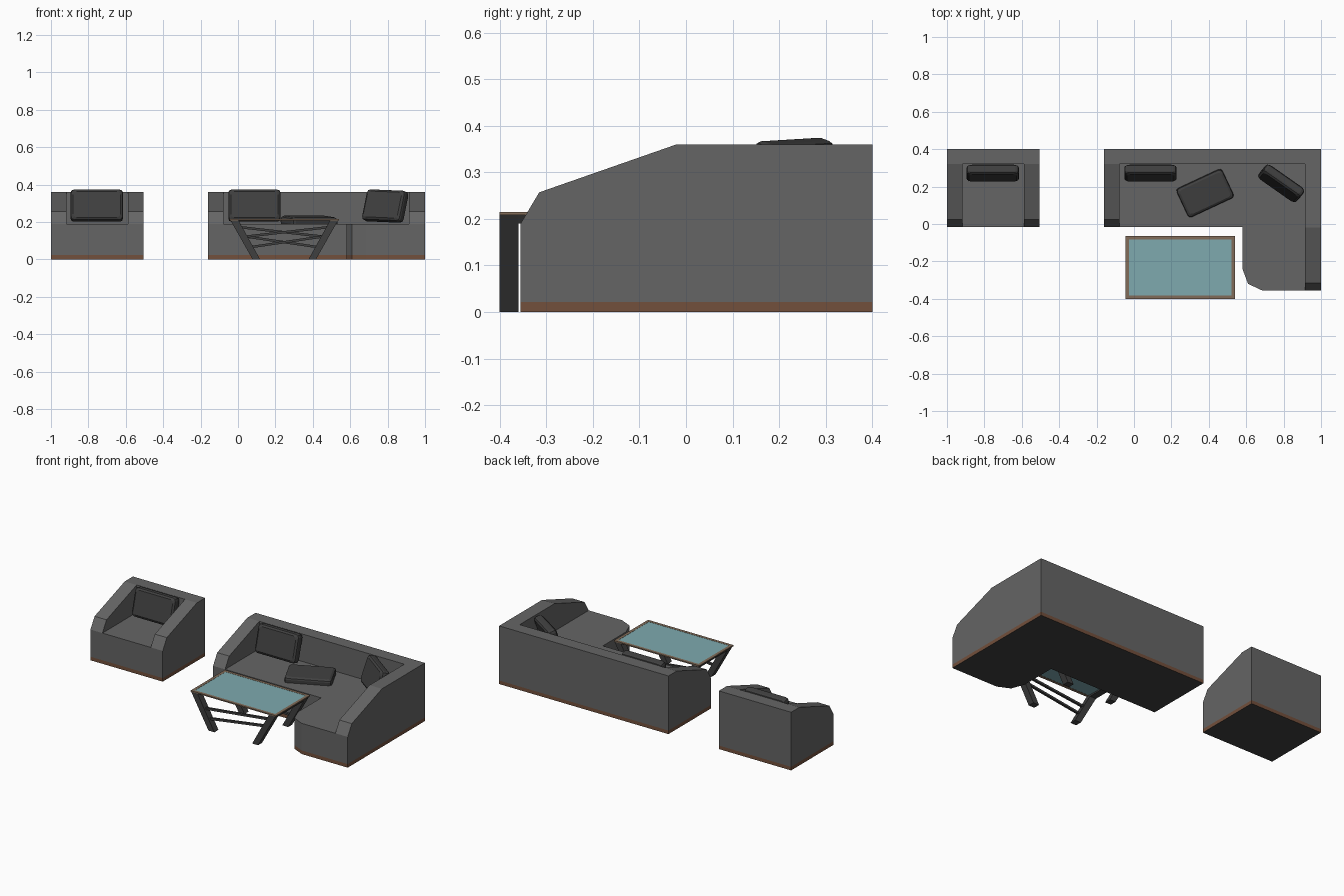
import bpy, bmesh
from math import radians
from mathutils import Matrix, Euler

if "Cube" in bpy.data.objects:
    bpy.data.objects.remove(bpy.data.objects["Cube"])


def material(name, rgb):
    m = bpy.data.materials.new(name)
    m.diffuse_color = (*rgb, 1)
    m.use_nodes = True
    m.node_tree.nodes["Principled BSDF"].inputs["Base Color"].default_value = m.diffuse_color
    return m


FABRIC = material("fabric_grey", (0.13, 0.13, 0.13))
DARK = material("cushion_grey", (0.05, 0.05, 0.05))
WOOD = material("brown_trim", (0.17, 0.08, 0.045))
FRAME = material("table_edge", (0.22, 0.15, 0.10))
GLASS = material("teal_glass", (0.21, 0.40, 0.43))


def add_object(name, bm, *mats):
    bmesh.ops.recalc_face_normals(bm, faces=bm.faces)
    me = bpy.data.meshes.new(name)
    bm.to_mesh(me)
    bm.free()
    for m in mats:
        me.materials.append(m)
    ob = bpy.data.objects.new(name, me)
    bpy.context.collection.objects.link(ob)
    return ob


def loft(name, loops, *mats):
    """Closed solid through a list of equal-length point loops."""
    bm = bmesh.new()
    rings = [[bm.verts.new(p) for p in loop] for loop in loops]
    n = len(rings[0])
    for a, b in zip(rings, rings[1:]):
        for i in range(n):
            j = (i + 1) % n
            bm.faces.new((a[i], a[j], b[j], b[i]))
    bottom = bm.faces.new(rings[0])
    bm.faces.new(rings[-1])
    if len(mats) > 1:
        bottom.material_index = 1
    return add_object(name, bm, *mats)


def slab(name, outline, z0, z1, *mats):
    return loft(name, [[(x, y, z) for x, y in outline] for z in (z0, z1)], *mats)


def rect(x0, x1, y0, y1):
    return [(x0, y0), (x1, y0), (x1, y1), (x0, y1)]


SEAT, TOP, TRIM, BACK, REAR = 0.19, 0.36, 0.022, 0.32, 0.4


def arm(name, x0, x1, front):
    prof = [(front, SEAT), (front + 0.04, 0.257), (front + 0.335, TOP),
            (BACK + 0.02, TOP), (BACK + 0.02, SEAT)]
    loft(name, [[(x, y, z) for y, z in prof] for x in (x0, x1)], FABRIC)


def seating(name, outline, x0, x1, arms):
    slab(name + "_base_trim", outline, 0, TRIM, WOOD, DARK)
    slab(name + "_seat", outline, TRIM, SEAT, FABRIC)
    slab(name + "_back", rect(x0, x1, BACK, REAR), SEAT, TOP, FABRIC)
    for side, a, b, front in arms:
        arm(f"{name}_{side}_arm", a, b, front)


# Armchair
seating("armchair", rect(-1, -0.505, -0.015, REAR), -1, -0.505,
        [("left", -1, -0.918, -0.015), ("right", -0.587, -0.505, -0.015)])

# Corner sofa with rounded chaise end
sofa = [(-0.16, REAR), (-0.16, -0.015), (0.58, -0.015), (0.58, -0.24),
        (0.61, -0.32), (0.685, -0.355), (1, -0.355), (1, REAR)]
seating("sofa", sofa, -0.16, 1,
        [("left", -0.16, -0.078, -0.015), ("right", 0.915, 1, -0.355)])


# Cushions: chamfered pillow, width along x, height along z
def cushion(name, loc, rot, w=0.28, h=0.172, t=0.055):
    loops = []
    for y, inset in ((-0.5, 0.014), (-0.36, 0.003), (-0.2, 0), (0.2, 0), (0.36, 0.003), (0.5, 0.014)):
        a, b = w / 2 - inset, h / 2 - inset
        c, d = 0.018, 0.005
        quarter = [(a, b - c), (a - d, b - d), (a - c, b)]
        pts = (quarter + [(-x, z) for x, z in reversed(quarter)]
               + [(-x, -z) for x, z in quarter] + [(x, -z) for x, z in reversed(quarter)])
        loops.append([(x, y * t, z) for x, z in pts])
    ob = loft(name, loops, DARK)
    m = Euler([radians(v) for v in rot], 'XYZ').to_matrix().to_4x4()
    ob.data.transform(Matrix.Translation(loc) @ m)


cushion("armchair_cushion", (-0.755, 0.272, 0.287), (-15, 0, 0))
cushion("sofa_left_cushion", (0.088, 0.272, 0.287), (-15, 0, 0))
cushion("sofa_corner_cushion", (0.787, 0.217, 0.285), (-17, 2, -35), w=0.25)
cushion("sofa_loose_cushion", (0.38, 0.165, 0.204), (-86, 0, 25), w=0.27, h=0.17, t=0.05)

# Coffee table top: wooden rim around a glass pane
TX0, TX1, TY0, TY1 = -0.045, 0.54, -0.4, -0.065
CX, CY, RIM = (TX0 + TX1) / 2, (TY0 + TY1) / 2, 0.018
inner = rect(TX0 + RIM, TX1 - RIM, TY0 + RIM, TY1 - RIM)
bm = bmesh.new()
rings = [[bm.verts.new((x, y, z)) for x, y in o]
         for o, z in ((rect(TX0, TX1, TY0, TY1), 0.208), (rect(TX0, TX1, TY0, TY1), 0.215),
                      (inner, 0.215), (inner, 0.208))]
for k in range(4):
    a, b = rings[k], rings[(k + 1) % 4]
    for i in range(4):
        j = (i + 1) % 4
        bm.faces.new((a[i], a[j], b[j], b[i]))
add_object("table_rim", bm, FRAME)
slab("table_glass", inner, 0.209, 0.214, GLASS)


# Table legs, rails and slanted bars, as side profiles extruded along y
def xz_prism(name, prof, y0, y1):
    loft(name, [[(x, y, z) for x, z in prof] for y in (y0, y1)], DARK)


LEG = [(-0.04, 0.208), (0.003, 0.208), (0.118, 0), (0.078, 0)]
RAIL = [(-0.04, 0.208), (0.003, 0.208), (0.013, 0.19), (-0.03, 0.19)]
for side, f in (("left", lambda x: x), ("right", lambda x: 2 * CX - x)):
    for end, y in (("front", TY0), ("back", TY1 - 0.04)):
        xz_prism(f"table_{end}_{side}_leg", [(f(x), z) for x, z in LEG], y, y + 0.04)
    xz_prism(f"table_{side}_rail", [(f(x), z) for x, z in RAIL], TY0 + 0.04, TY1 - 0.04)

for end, y, f in (("front", TY0 + 0.02, lambda x: x), ("back", TY1 - 0.02, lambda x: 2 * CX - x)):
    for level, x0, z0, x1, z1 in (("upper", 0.04, 0.115, 0.48, 0.165),
                                  ("lower", 0.075, 0.06, 0.45, 0.115)):
        prof = [(x0, z0), (x1, z1), (x1, z1 + 0.013), (x0, z0 + 0.013)]
        xz_prism(f"table_{end}_{level}_bar", [(f(x), z) for x, z in prof], y - 0.007, y + 0.007)
